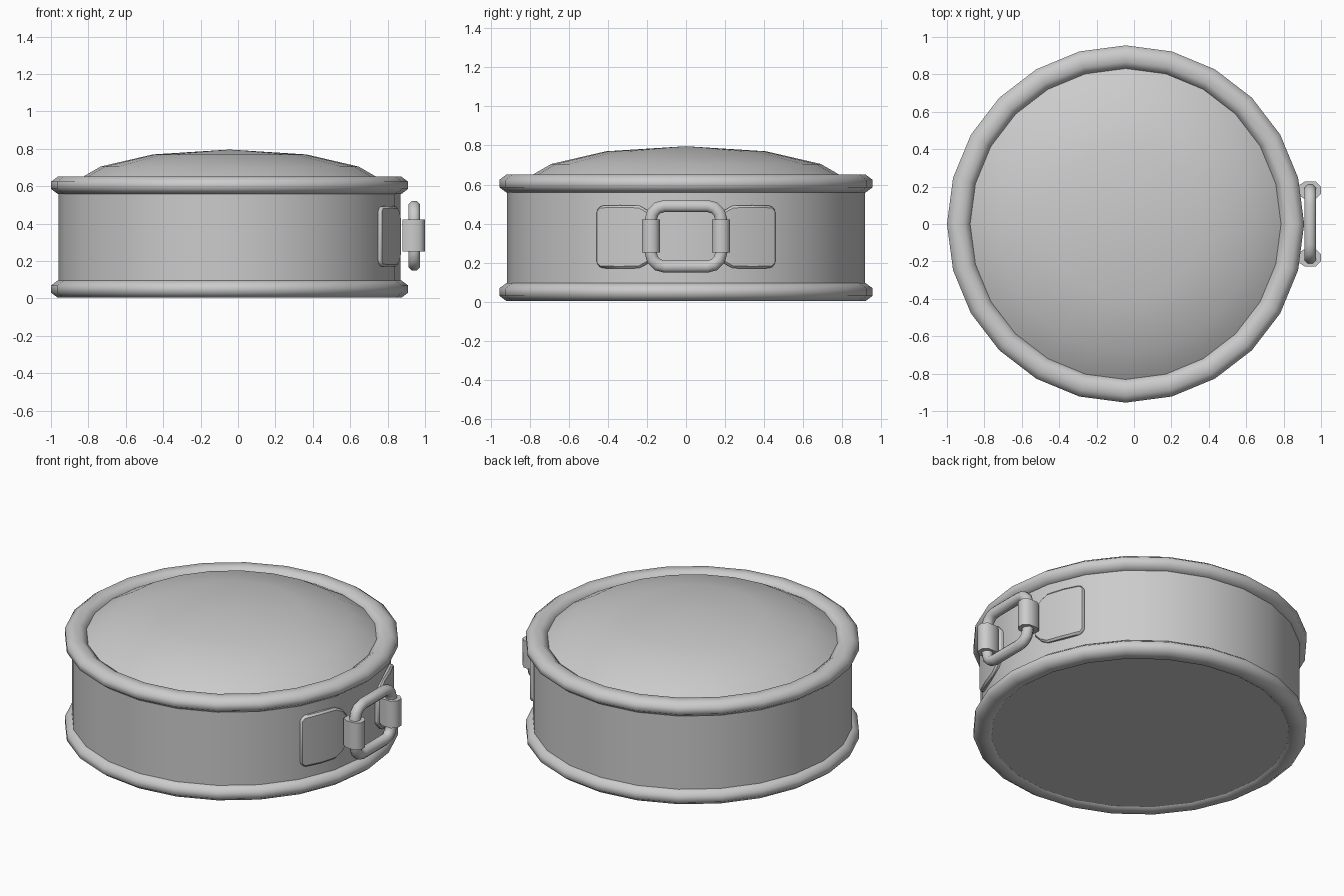
import bpy, bmesh
from math import sin, cos, pi, asin, radians

if "Cube" in bpy.data.objects:
    bpy.data.objects.remove(bpy.data.objects["Cube"])

CX = -0.045      # drum axis
SEG = 24


def make(name, verts, faces, bevel=0, angle=40):
    me = bpy.data.meshes.new(name)
    me.from_pydata(verts, [], faces)
    bm = bmesh.new()
    bm.from_mesh(me)
    bmesh.ops.remove_doubles(bm, verts=bm.verts, dist=1e-5)
    bmesh.ops.recalc_face_normals(bm, faces=bm.faces)
    bm.to_mesh(me)
    bm.free()
    ob = bpy.data.objects.new(name, me)
    bpy.context.collection.objects.link(ob)
    if bevel:
        m = ob.modifiers.new("bevel", 'BEVEL')
        m.width, m.segments, m.limit_method, m.angle_limit = bevel, 1, 'ANGLE', radians(30)
    bpy.ops.object.select_all(action='DESELECT')
    ob.select_set(True)
    bpy.context.view_layer.objects.active = ob
    bpy.ops.object.shade_smooth_by_angle(angle=radians(angle))
    return ob


def bridge(rings, wrap):
    """Quads joining equal-length closed rings, optionally last to first."""
    n, k = len(rings[0]), len(rings)
    faces = []
    for i in range(k if wrap else k - 1):
        for j in range(n):
            a, b = i * n, ((i + 1) % k) * n
            faces.append((a + j, a + (j + 1) % n, b + (j + 1) % n, b + j))
    return [v for r in rings for v in r], faces


def lathe(name, profile, wrap=False, angle=40):
    rings = [[(CX + r * cos(2 * pi * j / SEG), r * sin(2 * pi * j / SEG), z)
              for j in range(SEG)] for r, z in profile]
    v, f = bridge(rings, wrap)
    f = [q for q in f]
    return make(name, v, f, angle=angle)


# drum wall with floor
lathe("drum_wall", [(0, 0.015), (0.88, 0.015), (0.915, 0.05), (0.915, 0.61), (0.87, 0.61)])
# domed skin
lathe("dome", [(0, 0.796), (0.41, 0.77), (0.69, 0.705), (0.83, 0.624), (0.88, 0.59)])
# rolled rims
for name, zc in (("bottom_rim", 0.05), ("top_rim", 0.605)):
    lathe(name, [(0.893 + 0.067 * cos(a), zc + 0.05 * sin(a))
                 for a in (pi / 8 + i * pi / 4 for i in range(8))], True, 60)

# clasp plates and sleeves, one per side
ZC = 0.332
for side, s in (("front", -1), ("back", 1)):
    rings = []
    for y, h in ((0.458, 0.135), (0.435, 0.16), (0.34, 0.162), (0.24, 0.16), (0.195, 0.135), (0.15, 0.085)):
        a = asin(y / 0.922) * s
        rings.append([(CX + r * cos(a), r * sin(a), ZC + z)
                      for r, z in ((0.89, -h), (0.932, -h), (0.932, h), (0.89, h))])
    v, f = bridge(rings, False)
    f += [(0, 1, 2, 3), tuple(range(len(v) - 4, len(v)))]
    make(side + "_clasp_plate", v, f, 0.01, 35)

    outline = [(-0.062, -0.026), (-0.03, -0.046), (0.03, -0.046), (0.057, -0.02),
               (0.057, 0.02), (0.03, 0.046), (-0.03, 0.046), (-0.062, 0.026)]
    rings = [[(0.942 + x, s * 0.18 + y, z) for x, y in outline] for z in (0.252, 0.422)]
    v, f = bridge(rings, False)
    f += [tuple(range(8)), tuple(range(8, 16))]
    make(side + "_clasp_sleeve", v, f, 0, 50)

# rounded rectangular link through both sleeves
R, HY, HZ, C = 0.034, 0.18, 0.155, 0.07
rings = []
for sy, sz, a0 in ((1, 1, 0), (-1, 1, 90), (-1, -1, 180), (1, -1, 270)):
    for t in (0, 30, 60, 90):
        a = radians(a0 + t)
        y, z = sy * (HY - C) + C * cos(a), sz * (HZ - C) + C * sin(a)
        rings.append([(0.942 + R * cos(b), y + R * sin(b) * cos(a), 0.335 + z + R * sin(b) * sin(a))
                      for b in (pi / 8 + k * pi / 4 for k in range(8))])
make("clasp_link", *bridge(rings, True), 0, 60)
